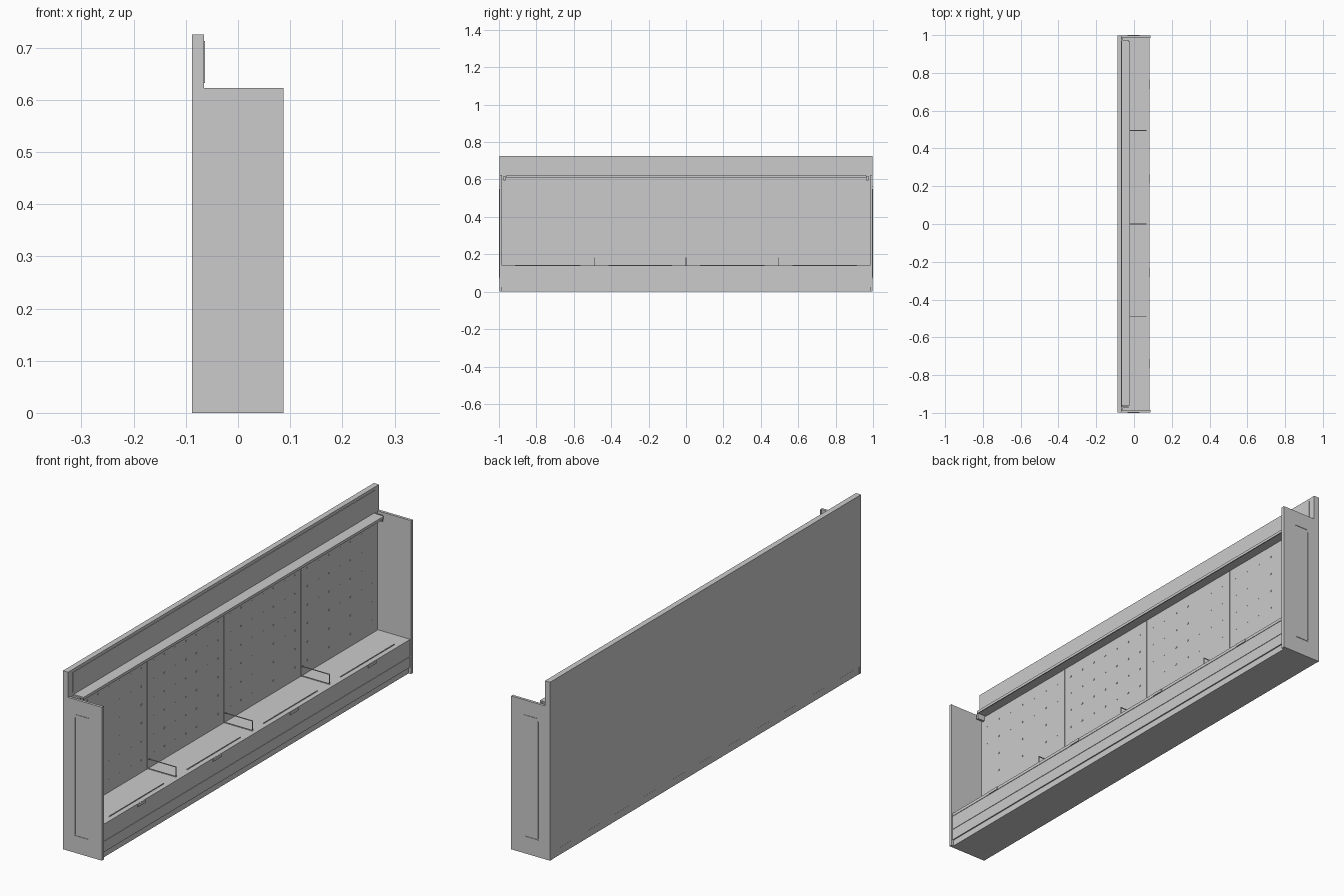
import bpy, bmesh, math

if "Cube" in bpy.data.objects:
    bpy.data.objects.remove(bpy.data.objects["Cube"])

grey = bpy.data.materials.new("light grey metal")
grey.diffuse_color = (0.6, 0.6, 0.6, 1)
grey.use_nodes = True
grey.node_tree.nodes["Principled BSDF"].inputs["Base Color"].default_value = grey.diffuse_color


def finish(name, bm):
    me = bpy.data.meshes.new(name)
    bm.to_mesh(me)
    bm.free()
    ob = bpy.data.objects.new(name, me)
    bpy.context.collection.objects.link(ob)
    me.materials.append(grey)
    return ob


def add_box(bm, x, y, z):
    """Add a box given as three (low, high) ranges."""
    r = bmesh.ops.create_cube(bm, size=1)
    for v in r["verts"]:
        for i, (a, b) in enumerate((x, y, z)):
            v.co[i] = (a + b) / 2 + v.co[i] * (b - a)


def boxes(name, items):
    bm = bmesh.new()
    for it in items:
        add_box(bm, *it)
    return finish(name, bm)


def both(x, y, z):
    """A box and its mirror image across y."""
    return [(x, y, z), (x, (-y[1], -y[0]), z)]


BACK, WALL, FRONT = -0.088, -0.065, 0.087
DECK = 0.14
posts = (-0.49, 0.0, 0.495)
bays = [(-0.985, -0.495), (-0.485, -0.005), (0.005, 0.49), (0.50, 0.985)]

# Tall back board with a slim base rail
boxes("back_board", [((BACK, WALL), (-0.998, 0.998), (0.03, 0.725))])
boxes("back_base_rail", [((BACK + 0.001, WALL), (-0.998, 0.998), (0, 0.029))])
boxes("header_plate", [((WALL, WALL + 0.002), (-0.97, 0.97), (0.632, 0.713))])

# End panels with front trims, and slim strips on the outside
boxes("end_panel", both((BACK, FRONT - 0.004), (0.987, 0.998), (0, 0.623)))
boxes("end_panel_trim", both((FRONT - 0.004, FRONT), (0.985, 0.998), (0, 0.623)))
boxes("end_strip",
      both((-0.035, -0.032), (0.998, 1.0), (0.075, 0.55))
      + both((-0.03, 0.03), (0.998, 1.0), (0.56, 0.563))
      + both((-0.035, 0.025), (0.998, 1.0), (0.068, 0.071)))

# Base: recessed kick, fascia with a seam, and the deck edge
inner = (-0.987, 0.987)
boxes("kick_plate", [((WALL, 0.076), inner, (0, 0.025))])
boxes("fascia", [((WALL, 0.081), inner, (0.025, 0.068)),
                 ((WALL, 0.079), inner, (0.068, 0.071)),
                 ((WALL, 0.081), inner, (0.071, 0.128))])
boxes("deck", [((WALL, 0.083), inner, (0.128, DECK))])
boxes("deck_clip", [((0.083, 0.086), (y - 0.025, y + 0.025), (0.128, 0.139))
                    for y in (-0.74, -0.255, 0.24, 0.74)])
boxes("deck_front_strip", [((0.060, 0.063), (a + 0.07, b - 0.07), (DECK, DECK + 0.003))
                           for a, b in bays])

# Perforated wall panels, uprights between them
boxes("wall_panel", [((WALL, WALL + 0.003), b, (DECK, 0.612)) for b in bays])
boxes("upright", [((WALL, WALL + 0.005), (y - 0.004, y + 0.004), (DECK, 0.612))
                  for y in posts])
bm = bmesh.new()
for a, b in bays:
    for i in range(7):
        for j in range(6):
            y = a + (b - a) * (i + 0.5) / 7
            z = 0.19 + j * 0.075
            add_box(bm, (WALL + 0.003, WALL + 0.004),
                    (y - 0.003, y + 0.003), (z - 0.003, z + 0.003))
finish("wall_peg_points", bm)

# Wire dividers standing on the deck
wires = []
for y in posts:
    t = (y - 0.0015, y + 0.0015)
    wires += [((WALL + 0.005, 0.066), t, (0.179, 0.182)),
              ((WALL + 0.005, 0.066), t, (DECK, 0.143)),
              ((0.063, 0.066), t, (0.143, 0.179))]
boxes("wire_divider", wires)

# Narrow top canopy, its front lip and end brackets
boxes("top_canopy", [((WALL, -0.02), (-0.962, 0.966), (0.615, 0.621))])
boxes("canopy_lip", [((-0.024, -0.020), (-0.962, 0.966), (0.610, 0.615))])
boxes("canopy_bracket", both((WALL, -0.03), (0.966, 0.975), (0.595, 0.618)))
